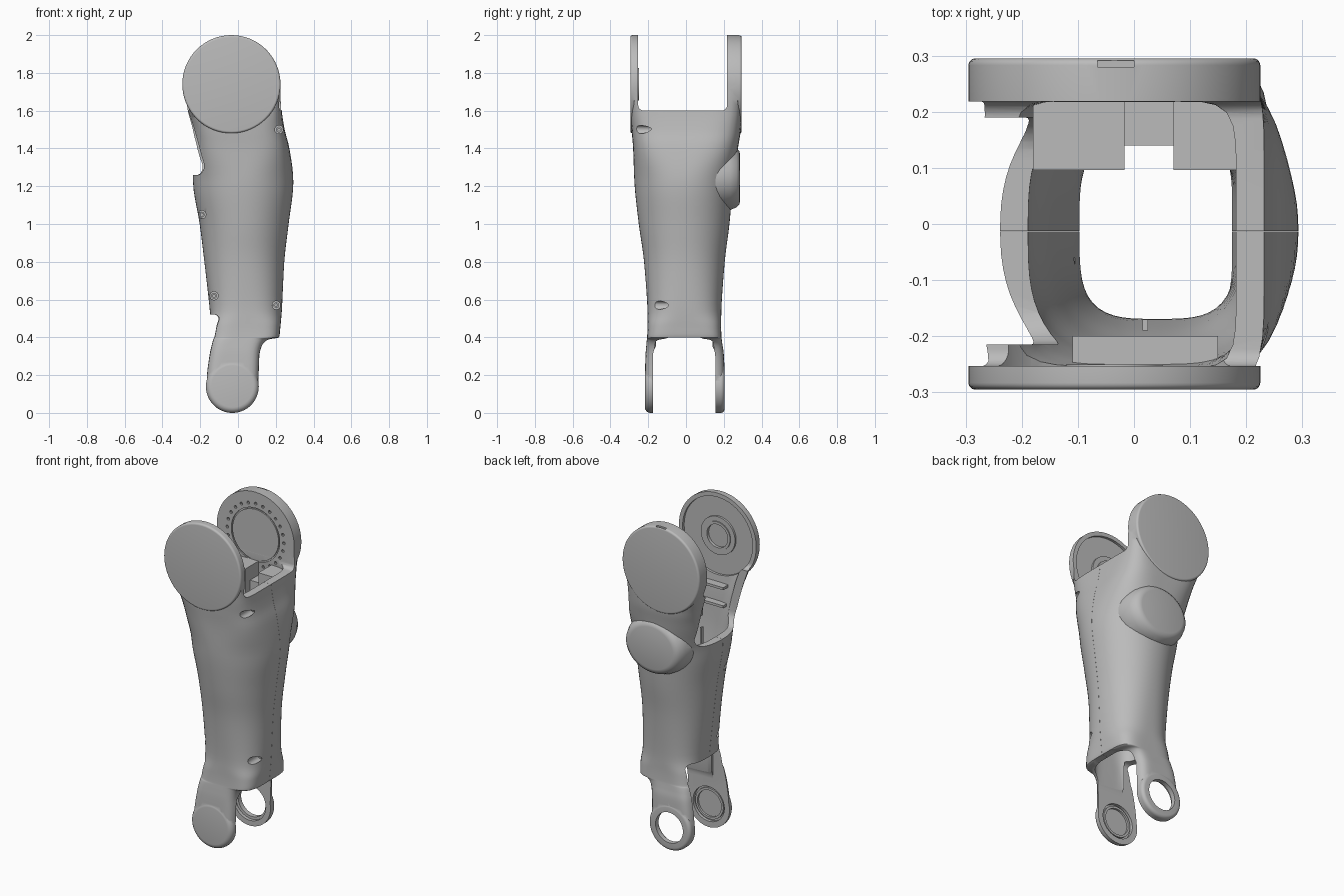
import bpy, bmesh, math
from mathutils import Vector

if "Cube" in bpy.data.objects:
    bpy.data.objects.remove(bpy.data.objects["Cube"])

grey = bpy.data.materials.new("plain grey")
grey.use_nodes = True
GREY = (0.5, 0.5, 0.5, 1)
grey.diffuse_color = GREY
grey.node_tree.nodes["Principled BSDF"].inputs["Base Color"].default_value = GREY

HIP = (-0.035, 1.74)     # upper joint, x and z
ANKLE = (-0.03, 0.14)    # lower joint, x and z


def finish(name, bm):
    bmesh.ops.remove_doubles(bm, verts=bm.verts, dist=1e-5)
    bmesh.ops.recalc_face_normals(bm, faces=bm.faces)
    mesh = bpy.data.meshes.new(name)
    bm.to_mesh(mesh)
    bm.free()
    mesh.materials.append(grey)
    obj = bpy.data.objects.new(name, mesh)
    bpy.context.collection.objects.link(obj)
    return obj


def combine(obj, other, operation="DIFFERENCE"):
    mod = obj.modifiers.new("combine", "BOOLEAN")
    mod.operation, mod.solver, mod.object = operation, "EXACT", other
    bpy.context.view_layer.objects.active = obj
    bpy.ops.object.modifier_apply(modifier=mod.name)
    bpy.data.objects.remove(other)


def box(name, lo, hi, round_x=0):
    """Box between two corners; edges along x can be rounded."""
    lo, hi = Vector(lo), Vector(hi)
    bm = bmesh.new()
    bmesh.ops.create_cube(bm, size=1)
    for v in bm.verts:
        v.co = (lo + hi) / 2 + v.co * (hi - lo)
    if round_x:
        edges = [e for e in bm.edges if abs(e.verts[0].co.x - e.verts[1].co.x) > 1e-4]
        bmesh.ops.bevel(bm, geom=edges, offset=round_x, segments=8,
                        profile=0.5, affect="EDGES")
    return finish(name, bm)


def skin(bm, rings, closed=False):
    """Join rings of vertices; cap the ends unless closed into a loop."""
    pairs = list(zip(rings, rings[1:]))
    if closed:
        pairs.append((rings[-1], rings[0]))
    else:
        bm.faces.new(rings[0])
        bm.faces.new(rings[-1])
    for a, b in pairs:
        for i in range(len(a)):
            j = (i + 1) % len(a)
            bm.faces.new((a[i], a[j], b[j], b[i]))


def lathe(name, profile, centre, squash=1, sides=64, closed=False):
    """Turn (radius, y) points around a y axis at centre (x, z)."""
    bm = bmesh.new()
    turns = [math.tau * i / sides for i in range(sides)]
    skin(bm, [[bm.verts.new((centre[0] + r * math.cos(a), y, centre[1] + r * squash * math.sin(a)))
               for a in turns] for r, y in profile], closed)
    return finish(name, bm)


def disc(name, r, y0, y1, centre, sides=64):
    return lathe(name, [(r, y0), (r, y1)], centre, sides=sides)


def ring(name, r0, r1, y0, y1, centre):
    return lathe(name, [(r0, y0), (r1, y0), (r1, y1), (r0, y1)], centre, closed=True)


def plate(r, face, inner, soft, centre):
    """Disc whose outer rim is rounded."""
    step = math.copysign(soft, inner - face)
    rim = [(r - soft + soft * math.sin(a), face + step * (1 - math.cos(a)))
           for a in (math.pi / 2 * i / 5 for i in range(6))]
    return lathe("plate", rim + [(r, inner)], centre)


def smooth_rows(rows, steps=5):
    """Monotone interpolation between section rows."""
    def slope(k, c):
        if k in (0, len(rows) - 1):
            return 0 if c else rows[1][0] - rows[0][0]
        a, b = rows[k][c] - rows[k - 1][c], rows[k + 1][c] - rows[k][c]
        return 2 * a * b / (a + b) if a * b > 0 else 0
    out = []
    for k in range(len(rows) - 1):
        for s in range(steps):
            t = s / steps
            out.append([(2*t**3 - 3*t*t + 1) * p + (t**3 - 2*t*t + t) * slope(k, c)
                        + (3*t*t - 2*t**3) * q + (t**3 - t*t) * slope(k + 1, c)
                        for c, (p, q) in enumerate(zip(rows[k], rows[k + 1]))])
    return out + [list(rows[-1])]


def loft(name, rows, sides=72):
    """Stack rounded sections: z, left, right, front, back, squareness."""
    bm = bmesh.new()
    rings = []
    for z, x0, x1, y0, y1, n in rows:
        loop = []
        for i in range(sides):
            c, s = math.cos(math.tau * i / sides), math.sin(math.tau * i / sides)
            k = (abs(c) ** n + abs(s) ** n) ** (-1 / n)
            loop.append(bm.verts.new(((x0 + x1) / 2 + (x1 - x0) / 2 * c * k,
                                      (y0 + y1) / 2 + (y1 - y0) / 2 * s * k, z)))
        rings.append(loop)
    skin(bm, rings)
    return finish(name, bm)


# Outer limb body
rows = [
    (.14, -.169, .109, -.217, .203, 8), (.2, -.168, .113, -.217, .203, 7),
    (.31, -.156, .12, -.214, .2, 6), (.36, -.149, .136, -.21, .193, 5.5),
    (.39, -.146, .17, -.207, .189, 5), (.4, -.145, .217, -.206, .188, 4.8),
    (.46, -.143, .225, -.204, .186, 4), (.54, -.149, .232, -.204, .187, 2.7),
    (.8, -.178, .245, -.222, .205, 2.2), (1, -.203, .268, -.25, .23, 2.1),
    (1.22, -.238, .293, -.273, .25, 2.2), (1.4, -.24, .272, -.28, .275, 3.4),
    (1.5, -.248, .247, -.288, .29, 4.5), (1.6, -.268, .232, -.294, .294, 7),
    (1.74, -.294, .224, -.2945, .2945, 14)]
sections = smooth_rows(rows)
body = loft("body", sections)

# Round joint plates at both ends, and the oval pad on the back
combine(body, plate(.26, -.295, -.24, .012, HIP), "UNION")
combine(body, plate(.26, .295, .2, .012, HIP), "UNION")
combine(body, plate(.14, -.218, -.16, .03, ANKLE), "UNION")
combine(body, plate(.14, .204, .14, .02, ANKLE), "UNION")
combine(body, lathe("pad", [(.212, .1), (.208, .18), (.196, .235), (.18, .268), (.162, .282), (.145, .286)],
                    (.035, 1.245), squash=.87), "UNION")

# Hollow core
core = []
for z, x0, x1, y0, y1, n in sections:
    if z >= .46:
        back = .035 + .04 * min(1, max(0, (z - 1.2) / .4))
        core.append((z, x0 + .05, x1 - .05, y0 + .035, y1 - back, n + .8))
core = [(.3, *core[0][1:])] + [c for c in core if c[0] < 1.66]
combine(body, loft("core", core))

# Screw pockets with sunk screws
for x, z, depth in [(.217, 1.5, -.15), (.203, .57, -.06), (-.192, 1.05, -.08), (-.127, .62, -.06)]:
    combine(body, disc("pocket", .022, -.33, depth, (x, z), sides=24))
    ring("screw", .007, .015, depth - .015, depth + .01, (x, z))

# Open forks at both ends and side openings
combine(body, box("fork_cut", (-1, -.253, 1.6), (1, .218, 2.2), .03))
combine(body, box("fork_cut", (-1, -.175, -.3), (1, .155, .4), .1))
combine(body, box("side_cut", (-1, -.175, .2), (-.06, .155, .52), .03))
combine(body, box("side_cut", (-1, -.215, 1.26), (-.11, .19, 1.8), .07))

# Joint seats: upper front recess, upper back groove, lower front recess, lower back hole
combine(body, disc("seat_cut", .235, -.268, -.2, HIP))
combine(body, ring("groove_cut", .155, .163, .1, .226, HIP))
combine(body, disc("seat_cut", .105, -.193, -.1, ANKLE))
combine(body, disc("hole_cut", .092, .1, .3, ANKLE))
combine(body, disc("hole_cut", .108, .1, .175, ANKLE))

# Bolt circle on the back plate
for i in range(24):
    a = math.tau * i / 24
    spot = (HIP[0] + .19 * math.cos(a), HIP[1] + .19 * math.sin(a))
    combine(body, disc("bolt_cut", .009, .15, .235, spot, sides=10))

# Notch in the back rim
combine(body, box("rim_notch", (-.065, .28, 1.985), (0, .291, 2.1)))

# Split into two shells along the side seam
SEAM = -.013
back = body.copy()
back.data = body.data.copy()
bpy.context.collection.objects.link(back)
body.name, back.name = "front_shell", "back_shell"
combine(body, box("half", (-1, SEAM - .0004, -1), (1, 1, 3)))
combine(back, box("half", (-1, -1, -1), (1, SEAM + .0004, 3)))

# Bearing rings on the joints
ring("upper_bearing", .085, .115, -.27, -.256, HIP)
ring("upper_bearing_lip", .07, .086, -.27, -.25, HIP)
ring("lower_bearing", .08, .094, -.195, -.181, ANKLE)

# Mount blocks, cross ledge and inner ribs behind the upper joint
box("mount_block_right", (-.18, .096, 1.43), (-.017, .222, 1.585))
box("mount_block_left", (.07, .096, 1.43), (.19, .222, 1.585))
box("mount_ledge", (-.02, .14, 1.43), (.075, .222, 1.5))
for z in (1.34, 1.45):
    box("inner_rib", (-.11, -.25, z), (.15, -.2, z + .015))
box("lower_rib", (.015, -.19, .5), (.025, -.17, 1.2))

# Smooth shading with crisp edges
for obj in bpy.context.scene.objects:
    obj.select_set(obj.type == "MESH")
bpy.context.view_layer.objects.active = body
bpy.ops.object.shade_smooth_by_angle(angle=math.radians(32))
